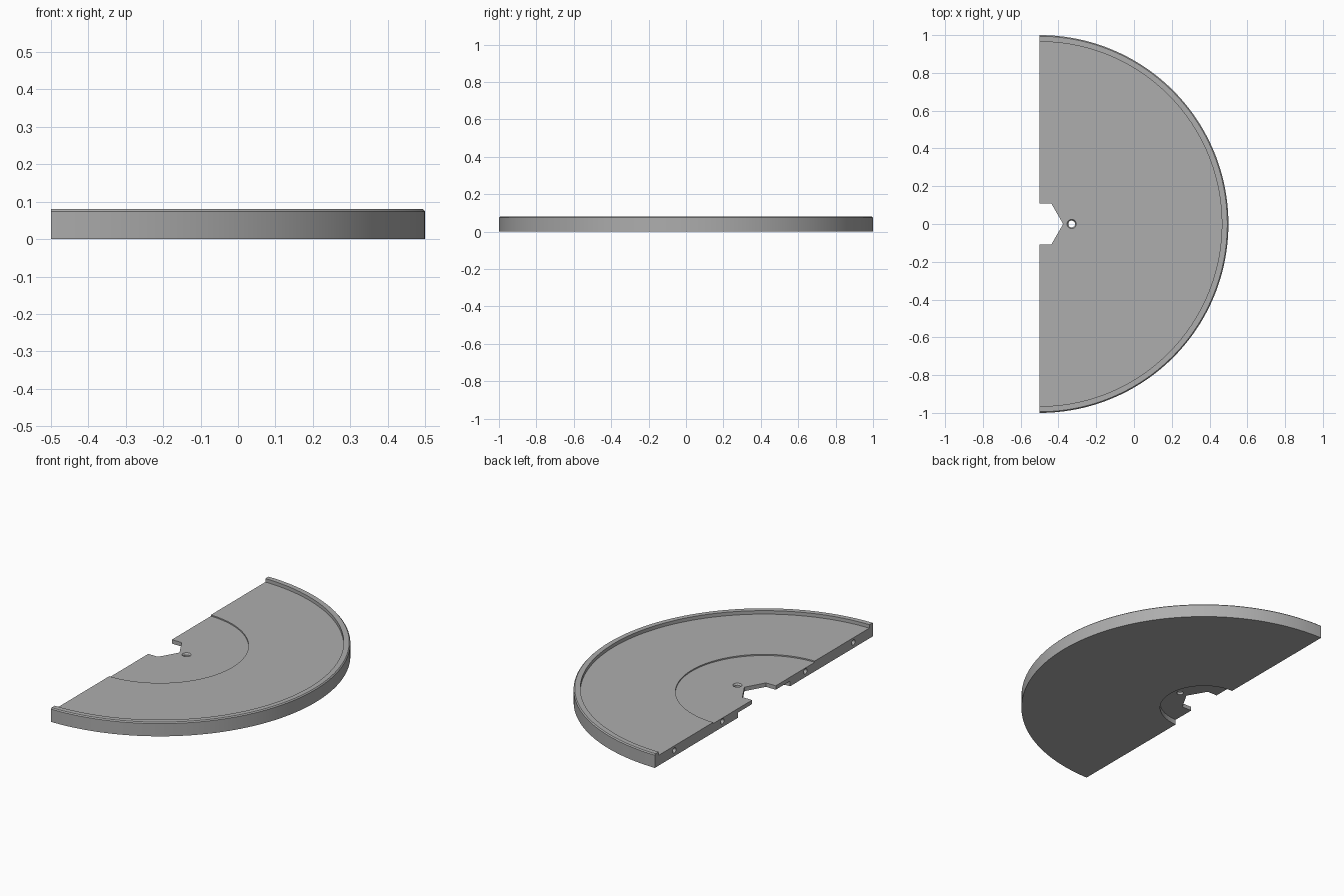
import bpy, bmesh, math

if "Cube" in bpy.data.objects:
    bpy.data.objects.remove(bpy.data.objects["Cube"], do_unlink=True)

CX = -0.5        # disc centre lies on the straight edge
STEPS = 96

grey = bpy.data.materials.new("plain_grey")
grey.use_nodes = True
colour = (0.42, 0.42, 0.42, 1)
grey.diffuse_color = colour
grey.node_tree.nodes["Principled BSDF"].inputs["Base Color"].default_value = colour

# Half disc: cross-section (radius, height) swept through half a turn
profile = [(0.05, 0.03), (0.24, 0.03), (0.24, 0), (1, 0), (1, 0.074),
           (0.994, 0.08), (0.965, 0.08), (0.965, 0.06),
           (0.465, 0.06), (0.465, 0.053), (0.05, 0.053)]
bm = bmesh.new()
rings = []
for i in range(STEPS + 1):
    a = math.pi * (i / STEPS - 0.5)
    rings.append([bm.verts.new((CX + r * math.cos(a), r * math.sin(a), z))
                  for r, z in profile])
n = len(profile)
for a, b in zip(rings, rings[1:]):
    for j in range(n):
        k = (j + 1) % n
        bm.faces.new((a[j], a[k], b[k], b[j]))
bm.faces.new(rings[0])
bm.faces.new(rings[-1])
bmesh.ops.recalc_face_normals(bm, faces=bm.faces)
mesh = bpy.data.meshes.new("half_disc")
bm.to_mesh(mesh)
bm.free()
disc = bpy.data.objects.new("half_disc", mesh)
bpy.context.collection.objects.link(disc)
mesh.materials.append(grey)


def cut(name, sides, r1, r2, depth, loc, rot=(0, 0, 0)):
    """Subtract a prism or cone from the disc."""
    bpy.ops.mesh.primitive_cone_add(vertices=sides, radius1=r1, radius2=r2,
                                    depth=depth, location=loc, rotation=rot)
    tool = bpy.context.object
    tool.name = name
    tool.hide_render = True
    tool.data.materials.append(grey)
    mod = disc.modifiers.new(name, 'BOOLEAN')
    mod.operation = 'DIFFERENCE'
    mod.solver = 'EXACT'
    mod.object = tool
    bpy.ops.object.select_all(action='DESELECT')
    bpy.context.view_layer.objects.active = disc
    disc.select_set(True)
    bpy.ops.object.modifier_apply(modifier=name)
    bpy.data.objects.remove(tool, do_unlink=True)


# Hexagonal notch at the centre
cut("hex_notch", 6, 0.125, 0.125, 0.4, (CX, 0, 0), (0, 0, math.pi / 2))
# Countersunk screw hole
cut("screw_hole", 24, 0.018, 0.018, 0.4, (-0.33, 0, 0))
cut("countersink", 24, 0.014, 0.028, 0.02, (-0.33, 0, 0.048))
# Dowel holes along the straight edge
for y in (-0.82, -0.38, 0.38, 0.82):
    cut("dowel_hole", 16, 0.015, 0.015, 0.16, (CX, y, 0.033), (0, math.pi / 2, 0))

bpy.ops.object.shade_smooth_by_angle(angle=math.radians(30))
